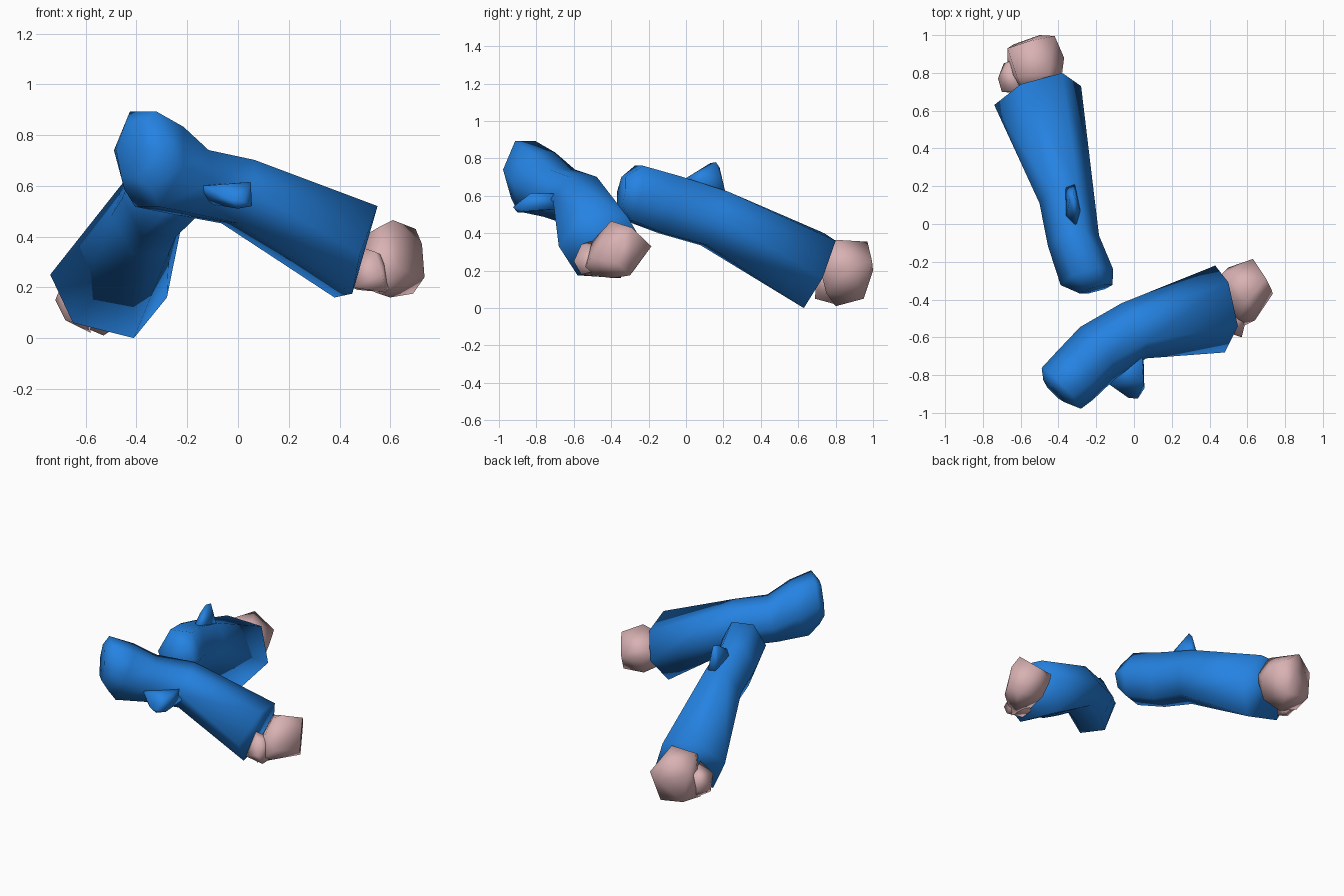
import bpy, bmesh, math
from mathutils import Vector


def material(name, rgb):
    m = bpy.data.materials.new(name)
    m.diffuse_color = (*rgb, 1)
    return m


BLUE = material("sleeve blue", (0.018, 0.225, 0.76))
PINK = material("skin pink", (0.69, 0.44, 0.45))


def finish(bm, name, mat, angle):
    bmesh.ops.recalc_face_normals(bm, faces=bm.faces)
    me = bpy.data.meshes.new(name)
    bm.to_mesh(me)
    bm.free()
    ob = bpy.data.objects.new(name, me)
    bpy.context.collection.objects.link(ob)
    me.materials.append(mat)
    bpy.ops.object.select_all(action='DESELECT')
    ob.select_set(True)
    bpy.context.view_layer.objects.active = ob
    bpy.ops.object.shade_smooth_by_angle(angle=math.radians(angle))


def ring(c, d, rs, ru):
    """Six points round a centre: axis direction, side and upright half sizes."""
    d = Vector(d).normalized()
    side = d.cross(Vector((0, 0, 1))).normalized()
    up = side.cross(d)
    return [Vector(c) + side * rs * math.cos(math.pi * i / 3)
            + up * ru / 0.9 * math.sin(math.pi * i / 3) for i in range(6)]


def sleeve(name, rings, cuff):
    """Loft through the rings to an uneven six-cornered cuff."""
    bm = bmesh.new()
    loops = [[bm.verts.new(p) for p in pts]
             for pts in [ring(*r) for r in rings] + [cuff]]
    for a, b in zip(loops, loops[1:]):
        for i in range(6):
            j = (i + 1) % 6
            bm.faces.new((a[i], a[j], b[j], b[i]))
    bm.faces.new(loops[0])
    bm.faces.new(loops[-1])
    finish(bm, name, BLUE, 120)


def hull(name, points, mat, angle=100):
    """Faceted lump wrapped around a few points."""
    bm = bmesh.new()
    for p in points:
        bm.verts.new(p)
    bmesh.ops.convex_hull(bm, input=bm.verts)
    loose = [v for v in bm.verts if not v.link_faces]
    bmesh.ops.delete(bm, geom=loose, context='VERTS')
    finish(bm, name, mat, angle)


# Front arm: shoulder end, bend, wide cuff
sleeve("front_sleeve", [
    ((-0.425, -0.885, 0.74), (0.72, 0.69, -0.1), 0.08, 0.11),
    ((-0.385, -0.87, 0.74), (0.72, 0.69, -0.1), 0.15, 0.16),
    ((-0.31, -0.80, 0.675), (0.75, 0.55, -0.35), 0.16, 0.175),
    ((-0.19, -0.68, 0.615), (0.78, 0.55, -0.25), 0.165, 0.135),
    ((0.00, -0.565, 0.577), (0.9, 0.40, -0.28), 0.16, 0.135)],
    [(0.48, -0.68, 0.33), (0.55, -0.54, 0.52), (0.50, -0.31, 0.485),
     (0.43, -0.22, 0.33), (0.38, -0.35, 0.16), (0.45, -0.58, 0.175)])

# Rear arm
sleeve("rear_sleeve", [
    ((-0.20, -0.345, 0.625), (-0.25, 0.95, -0.15), 0.09, 0.08),
    ((-0.25, -0.28, 0.615), (-0.3, 0.95, -0.2), 0.145, 0.155),
    ((-0.32, -0.09, 0.553), (-0.2, 0.95, -0.28), 0.138, 0.165),
    ((-0.358, 0.15, 0.48), (-0.25, 0.9, -0.35), 0.148, 0.16)],
    [(-0.28, 0.73, 0.16), (-0.38, 0.80, 0.36), (-0.60, 0.74, 0.40),
     (-0.74, 0.63, 0.25), (-0.65, 0.63, 0.06), (-0.41, 0.63, 0.0)])

# Pinched cloth folds at the elbows
hull("front_elbow_fold", [
    (-0.17, -0.76, 0.60), (0.04, -0.66, 0.61), (-0.12, -0.72, 0.53),
    (0.05, -0.68, 0.53), (-0.13, -0.85, 0.60), (0.05, -0.83, 0.615),
    (-0.03, -0.92, 0.545), (0.02, -0.925, 0.54), (0.055, -0.87, 0.52),
    (0.0, -0.90, 0.51), (-0.10, -0.86, 0.55)], BLUE)
hull("rear_elbow_fold", [
    (-0.30, -0.04, 0.67), (-0.36, 0.04, 0.67), (-0.28, 0.06, 0.66),
    (-0.31, 0.22, 0.58), (-0.37, 0.20, 0.58), (-0.34, 0.13, 0.775),
    (-0.32, 0.16, 0.78), (-0.33, 0.18, 0.75), (-0.35, 0.08, 0.73)], BLUE)

# Front fist and thumb
hull("front_fist", [
    (0.46, -0.27, 0.38), (0.50, -0.23, 0.30), (0.46, -0.48, 0.22),
    (0.56, -0.42, 0.44), (0.61, -0.40, 0.465), (0.70, -0.29, 0.43),
    (0.63, -0.185, 0.33), (0.725, -0.34, 0.37), (0.735, -0.37, 0.24),
    (0.69, -0.30, 0.175), (0.60, -0.39, 0.16), (0.52, -0.28, 0.20),
    (0.64, -0.51, 0.27), (0.56, -0.50, 0.36), (0.54, -0.56, 0.18)], PINK)
hull("front_thumb", [
    (0.45, -0.56, 0.20), (0.48, -0.50, 0.36), (0.54, -0.56, 0.34),
    (0.57, -0.60, 0.25), (0.58, -0.56, 0.18), (0.47, -0.45, 0.19),
    (0.60, -0.48, 0.20), (0.58, -0.46, 0.32)], PINK)

# Rear fist and thumb
hull("rear_fist", [
    (-0.42, 0.70, 0.28), (-0.38, 0.80, 0.20), (-0.58, 0.70, 0.30),
    (-0.62, 0.78, 0.35), (-0.45, 0.80, 0.365), (-0.67, 0.93, 0.28),
    (-0.55, 0.97, 0.355), (-0.42, 0.995, 0.25), (-0.37, 0.88, 0.22),
    (-0.50, 1.0, 0.20), (-0.64, 0.95, 0.08), (-0.47, 0.95, 0.05),
    (-0.53, 0.80, 0.01), (-0.44, 0.75, 0.08), (-0.67, 0.80, 0.07)], PINK)
hull("rear_thumb", [
    (-0.72, 0.77, 0.15), (-0.70, 0.70, 0.20), (-0.60, 0.70, 0.26),
    (-0.68, 0.70, 0.07), (-0.60, 0.69, 0.05), (-0.66, 0.86, 0.24),
    (-0.69, 0.85, 0.12), (-0.58, 0.80, 0.02)], PINK)
